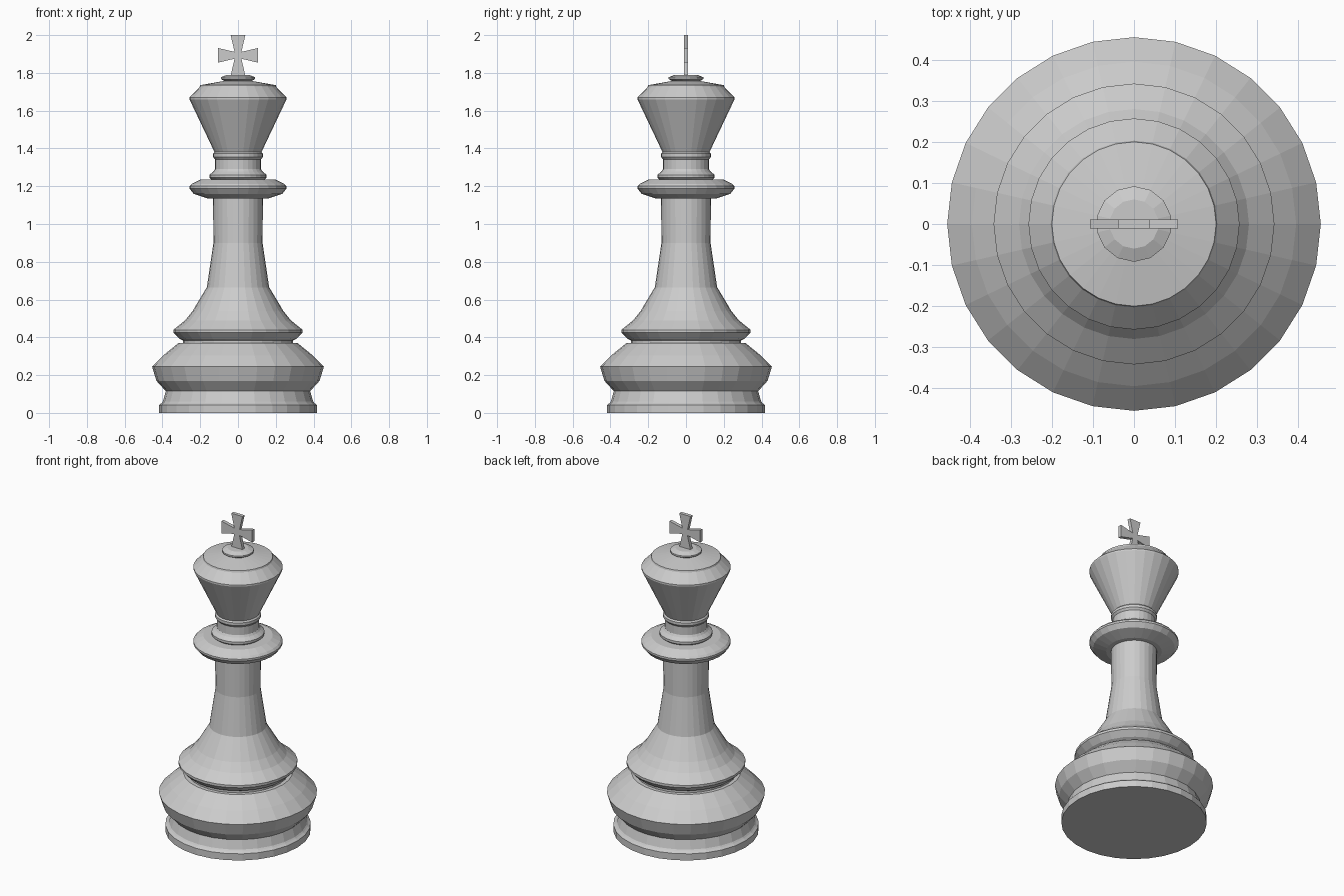
import bpy, bmesh
from math import pi, sin, cos

if "Cube" in bpy.data.objects:
    bpy.data.objects.remove(bpy.data.objects["Cube"])


def finish(name, bm):
    bmesh.ops.recalc_face_normals(bm, faces=bm.faces)
    mesh = bpy.data.meshes.new(name)
    bm.to_mesh(mesh)
    bm.free()
    obj = bpy.data.objects.new(name, mesh)
    bpy.context.collection.objects.link(obj)
    return obj


def lathe(name, profile, sides=28):
    """Revolve (radius, height) points around z, flat shaded, capped at both ends."""
    bm = bmesh.new()
    start = pi / 2
    rings = [[bm.verts.new((r * cos(start + 2 * pi * i / sides),
                            r * sin(start + 2 * pi * i / sides), z))
              for i in range(sides)] for r, z in profile]
    for low, high in zip(rings, rings[1:]):
        for i in range(sides):
            j = (i + 1) % sides
            bm.faces.new((low[i], low[j], high[j], high[i]))
    bm.faces.new(rings[0][::-1])
    bm.faces.new(rings[-1])
    return finish(name, bm)


# Wide foot with bulging middle
lathe("base", [(.418, 0), (.418, .042), (.405, .052), (.398, .06), (.382, .115),
               (.432, .17), (.455, .245), (.395, .305), (.315, .37)])

# Flared skirt and slender column
lathe("column", [(.292, .37), (.292, .383), (.31, .392), (.342, .425), (.342, .44),
                 (.28, .49), (.24, .54), (.165, .665), (.13, .90), (.132, 1.135)])

# Disc collar
lathe("collar", [(.16, 1.135), (.235, 1.16), (.257, 1.188), (.257, 1.2),
                 (.245, 1.213), (.2, 1.235)])

# Stacked neck rings
lathe("neck_rings", [(.14, 1.235), (.152, 1.245), (.152, 1.26), (.13, 1.278),
                     (.122, 1.29), (.122, 1.342), (.132, 1.355), (.132, 1.372),
                     (.124, 1.38)])

# Flaring head
lathe("head", [(.124, 1.38), (.257, 1.66), (.257, 1.67), (.203, 1.725),
               (.2, 1.735), (.07, 1.758)])

# Small button on top, fewer sides
lathe("top_button", [(.065, 1.752), (.092, 1.767), (.092, 1.777), (.06, 1.79)], 14)

# Flared cross: one arm outline repeated by quarter turns
bm = bmesh.new()
outline = []
for q in range(4):
    c, s = round(cos(q * pi / 2)), round(sin(q * pi / 2))
    for x, z in ((.107, -.039), (.107, .039), (.018, .018)):
        outline.append(bm.verts.new((x * c - z * s, -.011, 1.893 + x * s + z * c)))
face = bm.faces.new(outline)
solid = bmesh.ops.extrude_face_region(bm, geom=[face])
bmesh.ops.translate(bm, vec=(0, .022, 0),
                    verts=[g for g in solid["geom"] if isinstance(g, bmesh.types.BMVert)])
finish("cross", bm)
